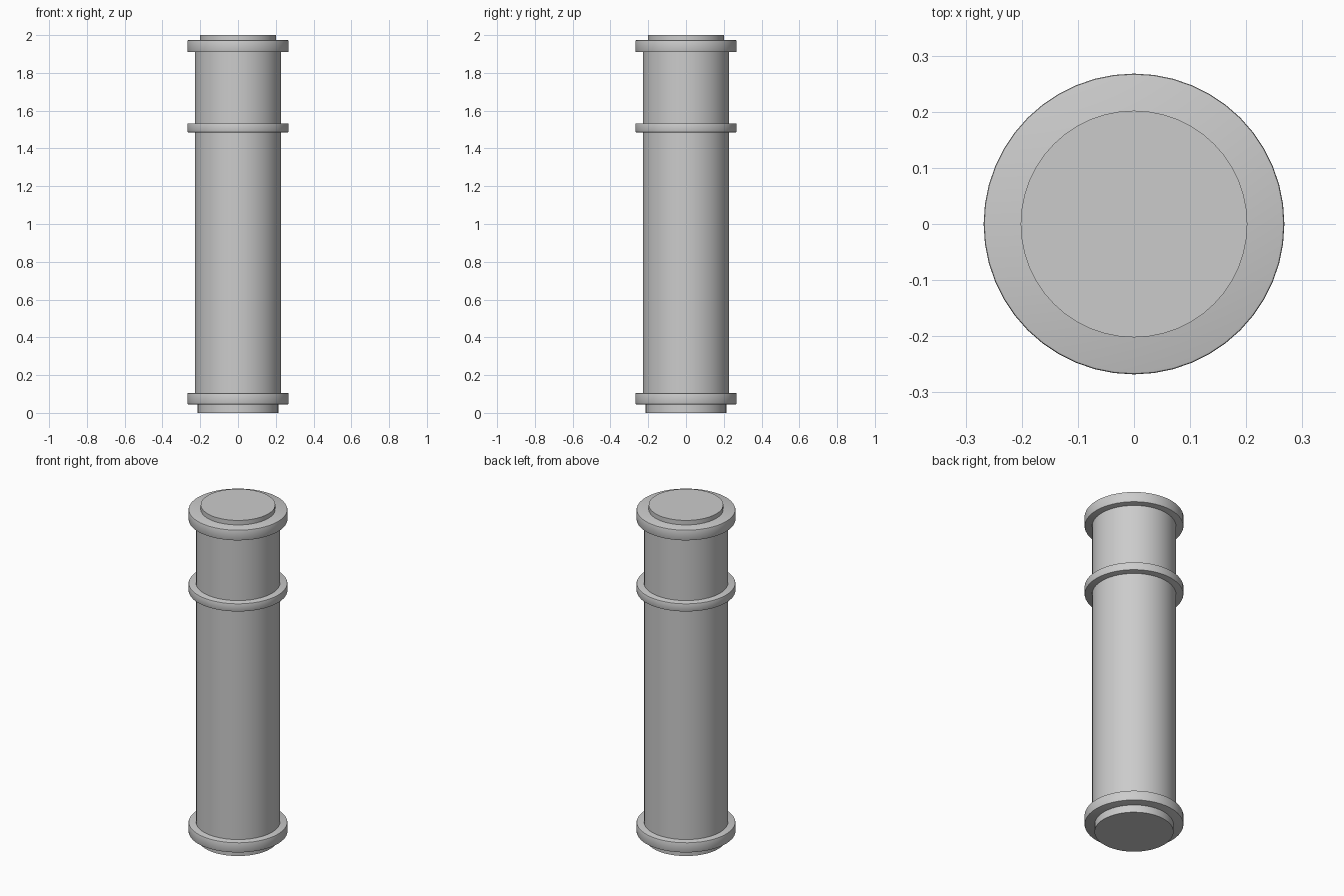
import bpy
import math

cube = bpy.data.objects.get("Cube")
if cube:
    bpy.data.objects.remove(cube, do_unlink=True)

grey = bpy.data.materials.new("plain grey")
grey.use_nodes = True
colour = (0.6, 0.6, 0.6, 1)
grey.diffuse_color = colour
grey.node_tree.nodes["Principled BSDF"].inputs["Base Color"].default_value = colour


def disc(name, radius, bottom, top, bevel=0.0):
    """Upright round part between two heights, with an optional softened rim."""
    bpy.ops.mesh.primitive_cylinder_add(
        vertices=48, radius=radius, depth=top - bottom,
        location=(0, 0, (bottom + top) / 2))
    part = bpy.context.object
    part.name = name
    part.data.materials.append(grey)
    if bevel:
        mod = part.modifiers.new("soft rim", "BEVEL")
        mod.width = bevel
        mod.segments = 2
        mod.limit_method = "ANGLE"
        bpy.ops.object.modifier_apply(modifier=mod.name)
    bpy.ops.object.shade_smooth_by_angle(angle=math.radians(35))
    return part


# Main tube
disc("tube", 0.228, 0.07, 1.94)

# Projecting rings
disc("lower_flange", 0.268, 0.045, 0.105, 0.004)
disc("middle_band", 0.268, 1.485, 1.533, 0.004)
disc("upper_flange", 0.268, 1.91, 1.973, 0.004)

# End discs
disc("bottom_plug", 0.214, 0, 0.06)
disc("top_plug", 0.202, 1.95, 2)
